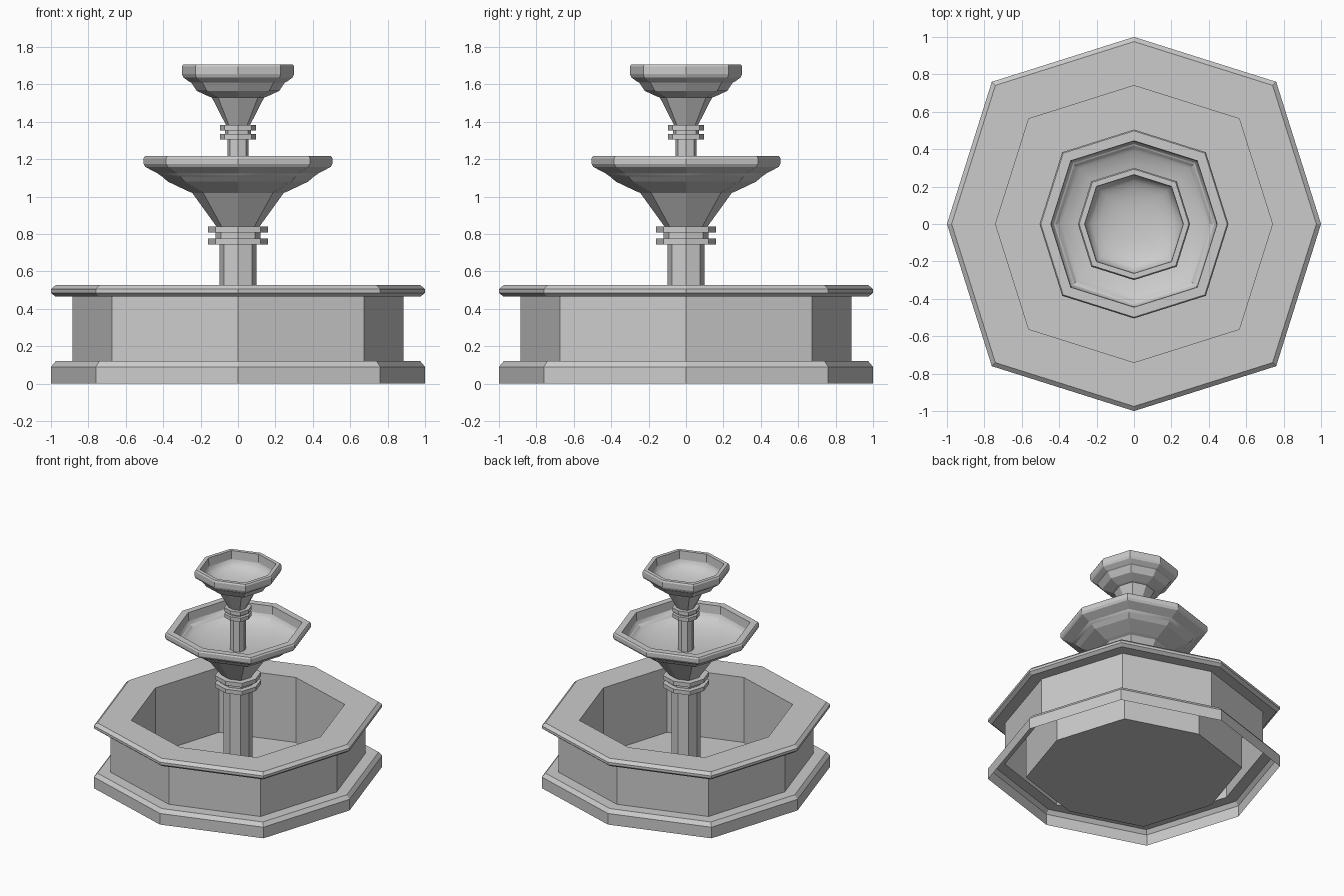
import bpy, bmesh, math

if "Cube" in bpy.data.objects:
    bpy.data.objects.remove(bpy.data.objects["Cube"])

SIDES = 8
DIAG = 1.075  # diagonal corners sit slightly further out than the axis corners


def lathe(name, profile, cap_start=False, cap_end=False, smooth=False):
    """Sweep (radius, z) points round an eight-sided plan."""
    bm = bmesh.new()
    rings = []
    for r, z in profile:
        ring = []
        for i in range(SIDES):
            a = i * math.tau / SIDES
            k = r * (DIAG if i % 2 else 1.0)
            ring.append(bm.verts.new((k * math.cos(a), k * math.sin(a), z)))
        rings.append(ring)
    for lo, hi in zip(rings, rings[1:]):
        for i in range(SIDES):
            j = (i + 1) % SIDES
            bm.faces.new((lo[i], lo[j], hi[j], hi[i]))
    if cap_start:
        bm.faces.new(rings[0][::-1])
    if cap_end:
        bm.faces.new(rings[-1])
    for f in bm.faces:
        f.smooth = smooth
    mesh = bpy.data.meshes.new(name)
    bm.to_mesh(mesh)
    bm.free()
    obj = bpy.data.objects.new(name, mesh)
    bpy.context.collection.objects.link(obj)
    return obj


def bowl_inside(name, r_top, z_top, r_low, z_low, steps=6):
    """Smooth rounded hollow, from the lip down to the bottom."""
    pts = []
    for k in range(steps + 1):
        t = k / steps * math.pi / 2
        pts.append((r_low + (r_top - r_low) * math.cos(t),
                    z_top - (z_top - z_low) * math.sin(t)))
    return lathe(name, pts, cap_end=True, smooth=True)


# Basin: hollow skirt, wall, overhanging rim, inner wall and floor
lathe("basin", [(1.0, 0), (1.0, 0.09), (0.975, 0.12), (0.885, 0.12),
                (0.885, 0.465), (0.975, 0.465), (1.0, 0.485), (1.0, 0.505),
                (0.975, 0.527), (0.74, 0.527), (0.74, 0.0)], cap_end=True)

# Lower column with its two collars
lathe("lower_column", [(0.1, 0.0), (0.1, 0.745)])
for n, z in enumerate((0.743, 0.807)):
    lathe(f"lower_collar_{n + 1}", [(0.16, z), (0.16, z + 0.033)],
          cap_start=True, cap_end=True)
lathe("lower_neck", [(0.12, 0.77), (0.12, 0.81)])

# Lower bowl: flared stem, stepped underside, rim and lip
lathe("lower_bowl", [(0.115, 0.84), (0.245, 1.02), (0.27, 1.03), (0.375, 1.08),
                     (0.42, 1.12), (0.44, 1.13), (0.495, 1.158),
                     (0.505, 1.175), (0.505, 1.205), (0.498, 1.216),
                     (0.445, 1.216), (0.44, 1.15)])
bowl_inside("lower_bowl_inside", 0.44, 1.15, 0.05, 1.04)

# Upper column with its two collars
lathe("upper_column", [(0.055, 1.03), (0.055, 1.31)])
for n, z in enumerate((1.305, 1.353)):
    lathe(f"upper_collar_{n + 1}", [(0.095, z), (0.095, z + 0.031)],
          cap_start=True, cap_end=True)
lathe("upper_neck", [(0.07, 1.33), (0.07, 1.36)])

# Upper bowl
lathe("upper_bowl", [(0.065, 1.384), (0.14, 1.53), (0.155, 1.535), (0.22, 1.565),
                     (0.25, 1.61), (0.262, 1.615), (0.293, 1.638),
                     (0.3, 1.655), (0.3, 1.695), (0.293, 1.707),
                     (0.264, 1.707), (0.26, 1.64)])
bowl_inside("upper_bowl_inside", 0.26, 1.64, 0.03, 1.55)
